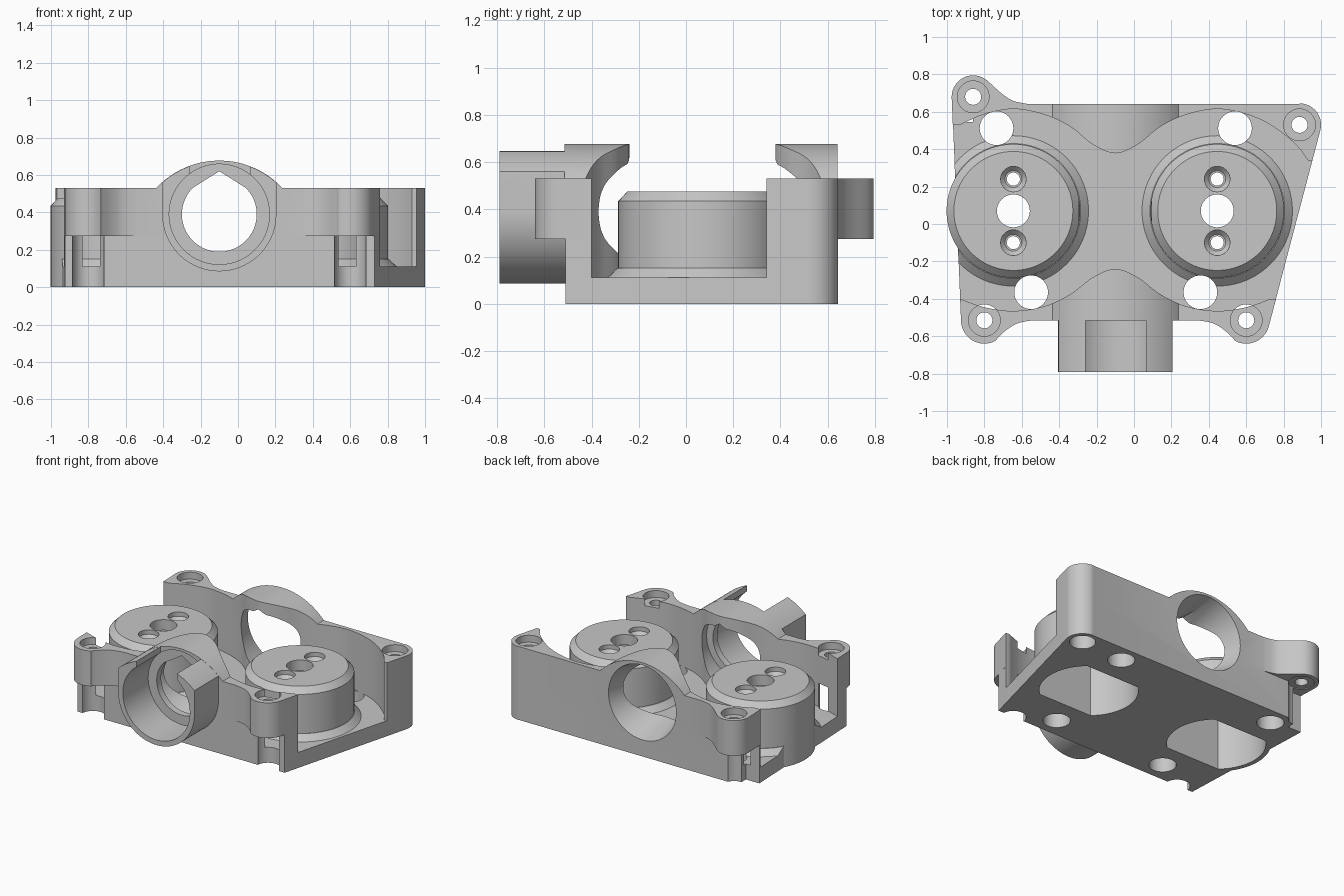
import bpy, bmesh
from math import sin, cos, radians, pi
from mathutils import Vector

cube = bpy.data.objects.get("Cube")
if cube:
    bpy.data.objects.remove(cube, do_unlink=True)

GREY = (0.57, 0.57, 0.57, 1)
grey = bpy.data.materials.new("plain grey")
grey.use_nodes = True
grey.diffuse_color = GREY
grey.node_tree.nodes["Principled BSDF"].inputs["Base Color"].default_value = GREY


def arc(cx, cy, r, a0, a1, n=14):
    return [(cx + r * cos(radians(a0 + (a1 - a0) * i / n)),
             cy + r * sin(radians(a0 + (a1 - a0) * i / n))) for i in range(n + 1)]


def smooth_path(pts, n=6):
    """Catmull-Rom curve through the points."""
    p = [Vector(q) for q in [pts[0]] + pts + [pts[-1]]]
    out = []
    for a, b, c, d in zip(p, p[1:], p[2:], p[3:]):
        for i in range(n):
            t = i / n
            out.append(tuple(0.5 * (2 * b + (c - a) * t + (2 * a - 5 * b + 4 * c - d) * t * t
                                    + (3 * b - a - 3 * c + d) * t ** 3)))
    return out + [pts[-1]]


def loft(name, rings):
    """Solid skinned through rings of equal point count."""
    bm = bmesh.new()
    rings = [[bm.verts.new(co) for co in ring] for ring in rings]
    bm.faces.new(rings[0])
    bm.faces.new(rings[-1])
    for a, b in zip(rings, rings[1:]):
        for i in range(len(a)):
            j = (i + 1) % len(a)
            bm.faces.new((a[i], a[j], b[j], b[i]))
    bmesh.ops.recalc_face_normals(bm, faces=bm.faces)
    mesh = bpy.data.meshes.new(name)
    bm.to_mesh(mesh)
    bm.free()
    mesh.materials.append(grey)
    obj = bpy.data.objects.new(name, mesh)
    bpy.context.collection.objects.link(obj)
    return obj


def prism(name, outline, lo, hi):
    """Extrude an (x, y) outline along z."""
    return loft(name, [[(u, v, h) for u, v in outline] for h in (lo, hi)])


def along_y(name, *sections):
    """Skin (x, z) outlines placed at given y positions."""
    return loft(name, [[(u, y, v) for u, v in outline] for y, outline in sections])


def lathe(name, x, y, profile, n=96):
    """Solid of revolution about z from (radius, height) pairs."""
    return loft(name, [[(x + r * cos(2 * pi * i / n), y + r * sin(2 * pi * i / n), z)
                        for i in range(n)] for r, z in profile])


def combine(target, tool, operation):
    mod = target.modifiers.new("bool", "BOOLEAN")
    mod.object, mod.operation, mod.solver = tool, operation, "EXACT"
    bpy.context.view_layer.objects.active = target
    bpy.ops.object.modifier_apply(modifier=mod.name)
    bpy.data.objects.remove(tool, do_unlink=True)


def add(tool):
    combine(body, tool, "UNION")


def cut(tool):
    combine(body, tool, "DIFFERENCE")


def drill(x, y, r, lo, hi, n=40):
    cut(lathe("drill", x, y, [(r, lo), (r, hi)], n))


MID, BORE_Z, ARCH_Z = -0.1, 0.39, 0.217
DRUMS = [(-0.645, 0.07), (0.445, 0.07)]
FRONT_LUGS = [(-0.8, -0.515), (0.6, -0.515)]
BACK_LUGS = [(-0.86, 0.68), (0.885, 0.53)]


def ring(r):
    return arc(MID, BORE_Z, r, 0, 356.25, 95)


# Housing: lower block, upper block with lugs, arch over the bore
corner = arc(0.885, 0.53, 0.115, -13, 85) + [(0.88, 0.642)]
body = prism("housing", [(-0.925, -0.51), (0.73, -0.51)] + corner + [(-0.972, 0.642)], 0, 0.3)
fillet = smooth_path([(0.15, -0.61), (0.2, -0.565), (0.26, -0.53), (0.34, -0.515)], 4)
upper = (arc(-0.8, -0.515, 0.125, 180, 300)
         + [(-0.88 + d, y) for d, y in fillet]
         + [(0.68 - d, y) for d, y in reversed(fillet)]
         + arc(0.6, -0.515, 0.125, 240, 345) + corner
         + smooth_path([(-0.57, 0.642), (-0.65, 0.66), (-0.71, 0.7), (-0.76, 0.745)], 4)
         + arc(-0.86, 0.68, 0.115, 45, 180))
add(prism("upper_block", upper, 0.275, 0.53))
arch = arc(MID, ARCH_Z, 0.46, 42, 138, 40) + [(-0.44, 0.45), (0.24, 0.45)]
add(along_y("arch", (-0.515, arch), (0.642, arch)))

# Front spout: round below, straight sides, arched shoulders, open slot on top
spout = arc(MID, BORE_Z, 0.305, 180, 360, 48) + arc(MID, ARCH_Z, 0.459, 48.4, 131.6, 30)
add(along_y("spout", (-0.79, spout), (-0.5, spout)))
slot = [(-0.26, 0.4), (0.065, 0.4), (0.065, 0.8), (-0.26, 0.8)]
cut(along_y("spout_slot", (-0.9, slot), (-0.515, slot)))

# Cavity around both drums, open at the sides
front = [(0.12, -0.285), (0.24, -0.375), (0.38, -0.44), (0.545, -0.465), (0.7, -0.445), (0.83, -0.4)]
back = [(0.12, 0.425), (0.24, 0.52), (0.38, 0.585), (0.545, 0.615), (0.7, 0.587), (0.83, 0.53)]


def wall(half, y_mid, extra=()):
    return smooth_path([(MID - d, y) for d, y in reversed(half)] + [(MID, y_mid)]
                       + [(MID + d, y) for d, y in half] + list(extra))


cavity = (wall(front, -0.24) + [(1.2, -0.4), (1.2, 0.34)]
          + wall(back, 0.378, [(0.86, 0.43), (0.93, 0.34)])[::-1]
          + [(-1.2, 0.54), (-1.2, -0.4)])
cut(prism("cavity", cavity, 0.112, 0.9))

# Spout bore, and tapered bores through both walls
cut(along_y("spout_bore", (-0.9, ring(0.268)), (-0.5, ring(0.268))))
cut(along_y("front_taper", (-0.45, ring(0.25)), (-0.22, ring(0.2))))
cut(along_y("back_taper", (0.7, ring(0.285)), (0.37, ring(0.2))))

# Drums with flared feet and chamfered tops
for x, y in DRUMS:
    add(lathe("drum_foot", x, y, [(0.402, 0.05), (0.402, 0.112), (0.36, 0.152)]))
cut(prism("left_trim", [(-1.2, -0.48), (-0.927, -0.48), (-0.97, 0.58), (-1.2, 0.58)], -0.1, 0.25))
for x, y in DRUMS:
    add(lathe("drum", x, y, [(0.357, 0), (0.357, 0.435), (0.318, 0.476)]))
    hollow = arc(x, y, 0.325, -48, 48, 24) + arc(x, y, 0.325, 132, 228, 24)
    cut(prism("drum_hollow", hollow, -0.1, 0.4))
    drill(x, y, 0.088, 0.3, 0.6)
    for side in (-0.17, 0.17):
        drill(x, y + side, 0.035, 0.3, 0.6, 24)
        cut(lathe("countersink", x, y + side, [(0.045, 0.42), (0.068, 0.445), (0.068, 0.6)], 32))

# Pointed through bore, just grazing the drums
pointed = arc(MID, BORE_Z, 0.2, 135, 405, 60) + [(MID, 0.62)]
cut(along_y("pointed_bore", (-0.6, pointed), (0.6, pointed)))

# Floor holes
for x, y in [(-0.735, 0.512), (0.54, 0.512), (-0.55, -0.365), (0.355, -0.365)]:
    drill(x, y, 0.09, -0.1, 0.7)

# Lug screw holes, with channels underneath
for x, y in FRONT_LUGS + BACK_LUGS:
    drill(x, y, 0.043, -0.1, 0.7, 24)
    drill(x, y, 0.085, 0.48, 0.7)
    drill(x, y, 0.085, -0.1, 0.28)

# Open corner below the overhanging back lug
cut(prism("corner_cut", [(-1.1, 0.545), (-0.86, 0.545), (-0.86, 0.8), (-1.1, 0.8)], -0.1, 0.275))

bpy.ops.object.select_all(action="DESELECT")
body.select_set(True)
bpy.context.view_layer.objects.active = body
bpy.ops.object.shade_smooth_by_angle(angle=radians(30))
